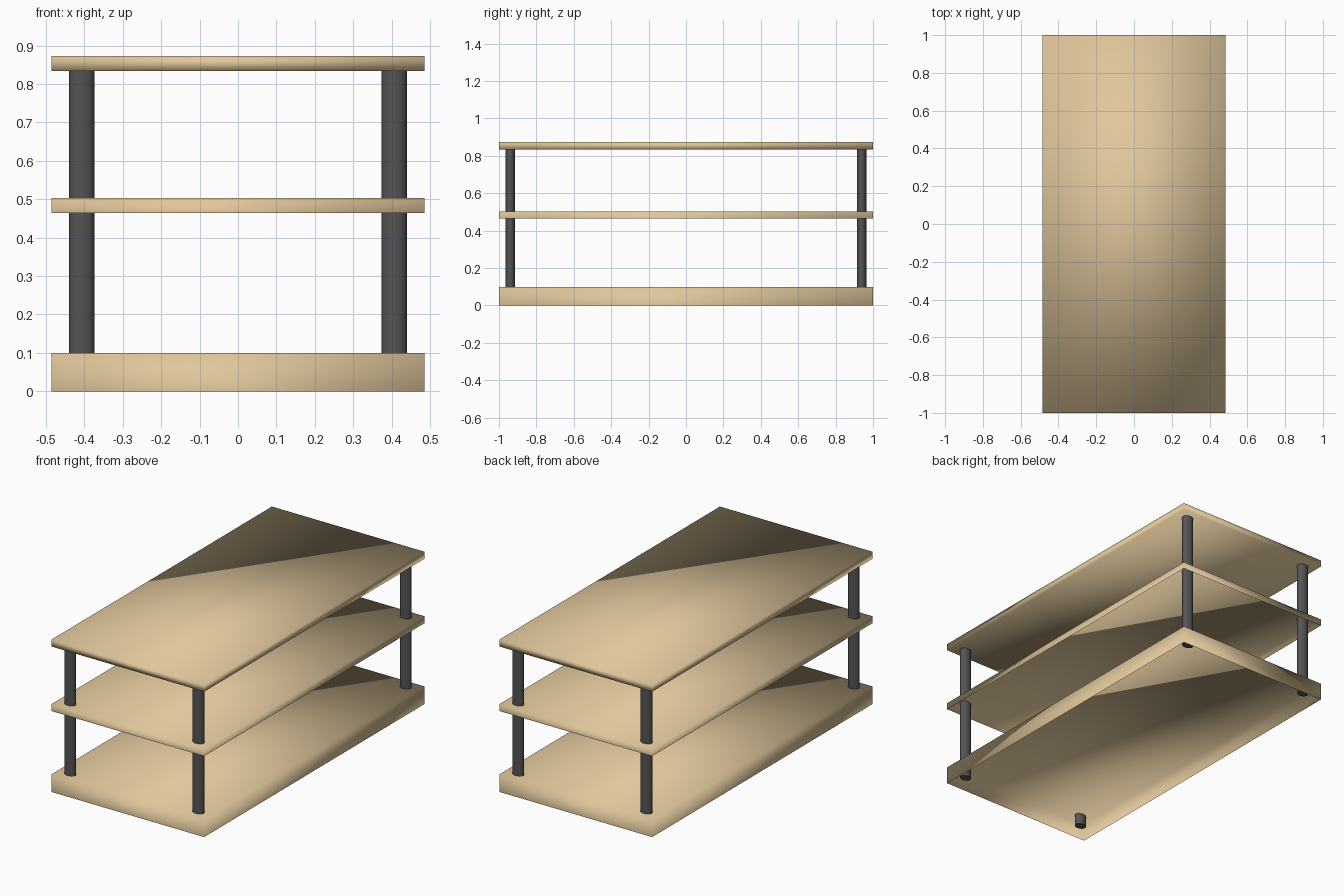
import bpy
import bmesh
from mathutils import Matrix

default = bpy.data.objects.get("Cube")
if default:
    bpy.data.objects.remove(default, do_unlink=True)


def make_material(name, color):
    mat = bpy.data.materials.new(name)
    mat.use_nodes = True
    mat.diffuse_color = color
    mat.node_tree.nodes["Principled BSDF"].inputs["Base Color"].default_value = color
    return mat


wood = make_material("light wood", (0.74, 0.57, 0.33, 1))
metal = make_material("dark metal", (0.088, 0.088, 0.09, 1))


def add_object(name, bm, mat):
    mesh = bpy.data.meshes.new(name)
    bm.to_mesh(mesh)
    bm.free()
    mesh.materials.append(mat)
    obj = bpy.data.objects.new(name, mesh)
    bpy.context.collection.objects.link(obj)
    return obj


def board(name, bottom, top, open_below):
    """Softly shaded board; the lower ones are shells without an underside."""
    bm = bmesh.new()
    size = Matrix.Diagonal((0.97, 2, top - bottom, 1))
    place = Matrix.Translation((0, 0, (top + bottom) / 2))
    bmesh.ops.create_cube(bm, size=1, matrix=place @ size)
    bm.normal_update()
    if open_below:
        under = [f for f in bm.faces if f.normal.z < -0.9]
        bmesh.ops.delete(bm, geom=under, context="FACES_ONLY")
    for face in bm.faces:
        face.smooth = True
    return add_object(name, bm, wood)


def post(name, x, y, bottom, top):
    """Oval post with flat end caps."""
    bm = bmesh.new()
    place = Matrix.Translation((x, y, (top + bottom) / 2))
    oval = Matrix.Diagonal((0.033, 0.025, 1, 1))
    bmesh.ops.create_cone(bm, cap_ends=True, segments=20, radius1=1, radius2=1,
                          depth=top - bottom, matrix=place @ oval)
    bm.normal_update()
    for face in bm.faces:
        face.smooth = abs(face.normal.z) < 0.5
    for edge in bm.edges:
        edge.smooth = all(f.smooth for f in edge.link_faces)
    return add_object(name, bm, metal)


# Three boards
board("bottom_board", 0, 0.1, True)
board("middle_shelf", 0.464, 0.503, True)
board("top_board", 0.834, 0.873, False)

# Four corner posts
for side, x in (("left", 0.407), ("right", -0.407)):
    for end, y in (("front", -0.939), ("back", 0.939)):
        post(f"{end}_{side}_post", x, y, 0.035, 0.85)
